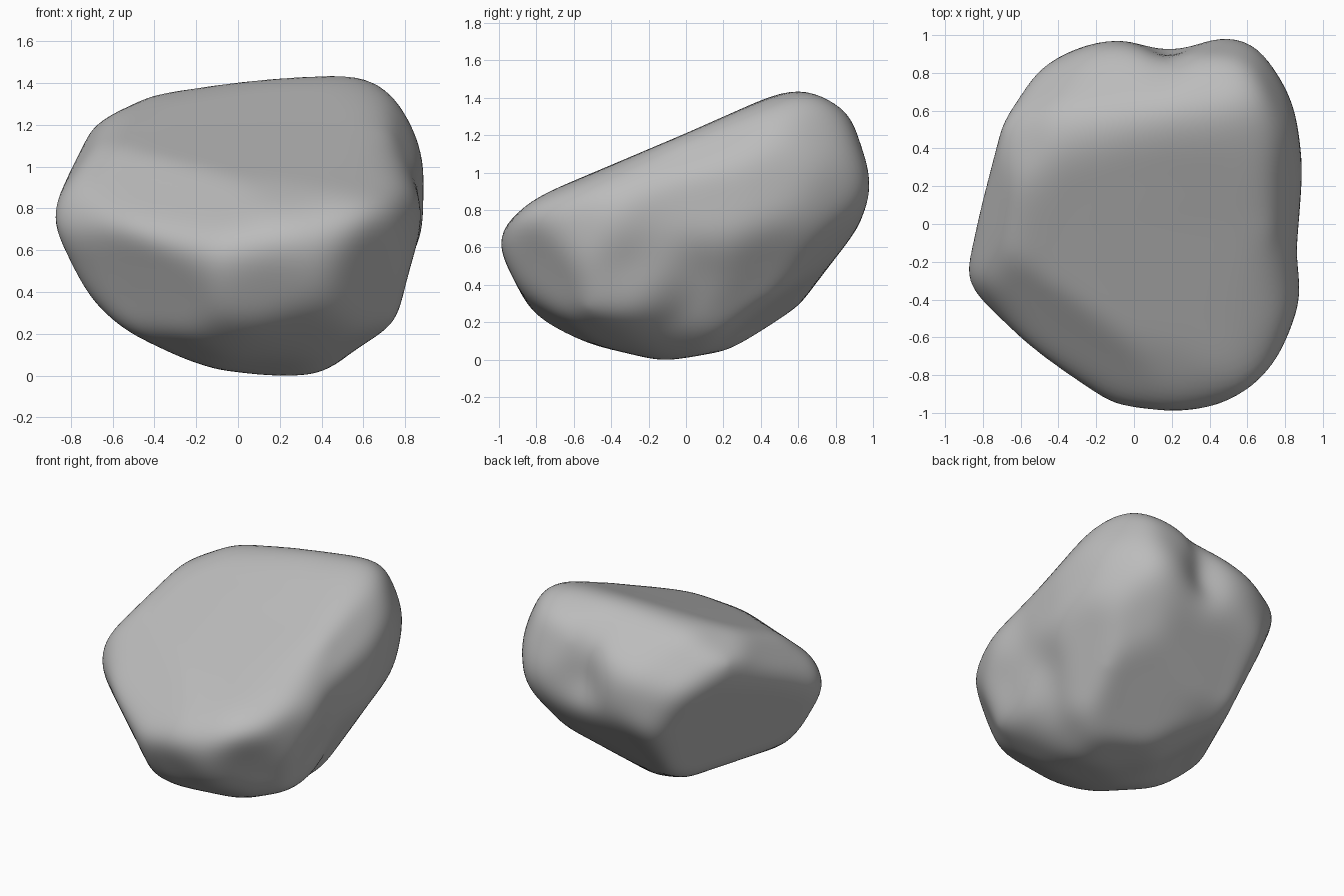
import bpy
import bmesh
import math
from mathutils import Vector

cube = bpy.data.objects.get("Cube")
if cube:
    bpy.data.objects.remove(cube, do_unlink=True)

CENTRE = Vector((0, 0, 0.727))
turn, tilt = math.radians(35), math.radians(25)
A, B = math.cos(turn), math.sin(turn)
C, S = math.cos(tilt), math.sin(tilt)

# Outline profiles of the boulder around its centre, in hundredths
front_outline = [(-90, 0), (-82, 24), (-70, 47), (-42, 61), (0, 68), (50, 73), (66, 70), (82, 56),
                 (89, 32), (88, -3), (74, -48), (38, -72), (20, -73), (-10, -69), (-50, -57), (-85, -18)]
side_outline = [(-100, -3), (-85, 12), (0, 48), (50, 70), (62, 73), (85, 63), (100, 20), (92, -1),
                (60, -43), (28, -66), (-12, -73), (-50, -64), (-80, -51), (-100, -12)]
plan_outline = [(-90, -22), (-68, 55), (-53, 81), (-25, 94), (-8, 97), (22, 92), (50, 100), (68, 92),
                (83, 68), (89, 30), (85, -15), (88, -39), (73, -78), (55, -93), (20, -100), (-10, -95),
                (-57, -67), (-90, -33)]
slope_outline = [(-91, 5), (-88, 21), (-35, 72), (3, 86), (54, 79), (95, 72), (110, 37), (101, 1),
                 (55, -62), (37, -77), (1, -83), (-38, -76), (-56, -65)]
crest_outline = [(-109, 21), (-92, 57), (-73, 61), (3, 53), (38, 40), (82, 11), (91, -9), (71, -45),
                 (0, -69), (-20, -67), (-79, -35), (-106, -7)]
under_outline = [(-104, -5), (-97, 15), (-68, 47), (-29, 95), (-3, 106), (12, 105), (25, 89), (69, 63),
                 (91, 39), (64, -18), (47, -56), (29, -72), (-35, -78), (-84, -54)]

# Each profile is extruded through the boulder along its own axis
profiles = [
    (front_outline, (1, 0, 0), (0, 0, 1)),
    (side_outline, (0, 1, 0), (0, 0, 1)),
    (plan_outline, (1, 0, 0), (0, 1, 0)),
    (slope_outline, (A, B, 0), (-B * S, A * S, C)),
    (crest_outline, (-A, -B, 0), (B * S, -A * S, C)),
    (under_outline, (-A, B, 0), (B * S, A * S, C)),
]

# Sloping top face: normal and height above the centre
top_normal, top_height = Vector((-0.05, -0.42, 1)), 0.485


def cross(a, b):
    return a.x * b.y - a.y * b.x


def inverse_radius(outline, q):
    """How many times the outline's own radius the 2D point q lies from the middle."""
    for i, b in enumerate(outline):
        a = outline[i - 1]
        if cross(a, q) <= 0 and cross(q, b) <= 0:
            return cross(q, b - a) / cross(a, b - a)
    return 0.0


def near_segment(p, a, b, width):
    """Soft falloff around the line from a to b."""
    ab = b - a
    t = max(0, min(1, (p - a).dot(ab) / ab.length_squared))
    return math.exp(-((p - a - ab * t).length / width) ** 2)


shapes = [([Vector(p) / 99 for p in pts], Vector(u), Vector(v)) for pts, u, v in profiles]

# Boulder body: a sphere trimmed to the common volume of all profiles
bm = bmesh.new()
bmesh.ops.create_icosphere(bm, subdivisions=6, radius=1)
for vert in bm.verts:
    d = vert.co.normalized()
    terms = [inverse_radius(o, Vector((d.dot(u), d.dot(v)))) for o, u, v in shapes]
    terms.append(max(0, d.dot(top_normal) / top_height))
    vert.co = CENTRE + d / sum(t ** 90 for t in terms) ** (1 / 90)

# Grooves and hollows: start, end, width, depth, direction of push
dents = [
    ((0.16, 0.86, 1.36), (0.18, 0.95, 0.95), 0.1, 0.06, (0, -1, 0)),
    ((0.8, 0.05, 0.48), (0.72, -0.06, 0.2), 0.12, 0.05, (-1, 0, 0)),
    ((0.85, -0.32, 0.52), (0.86, -0.12, 0.6), 0.11, 0.02, (-1, 0, 0)),
]
for a, b, width, depth, push in dents:
    a, b, push = Vector(a), Vector(b), Vector(push)
    for v in bm.verts:
        v.co += push * depth * near_segment(v.co, a, b, width)

# Worn edges: alternate shrinking and growing so the size is kept
for _ in range(80):
    for factor in (0.5, -0.45):
        bmesh.ops.smooth_vert(bm, verts=bm.verts, factor=factor,
                              use_axis_x=True, use_axis_y=True, use_axis_z=True)

# Rest on the ground
lowest = min(v.co.z for v in bm.verts)
bmesh.ops.translate(bm, verts=bm.verts, vec=(0, 0, -lowest))

mesh = bpy.data.meshes.new("boulder")
bm.to_mesh(mesh)
bm.free()
boulder = bpy.data.objects.new("boulder", mesh)
bpy.context.collection.objects.link(boulder)
mesh.shade_smooth()

# Plain stone colour
stone = bpy.data.materials.new("stone_grey")
stone.use_nodes = True
colour = (0.5, 0.5, 0.5, 1)
stone.diffuse_color = colour
stone.node_tree.nodes["Principled BSDF"].inputs["Base Color"].default_value = colour
mesh.materials.append(stone)
